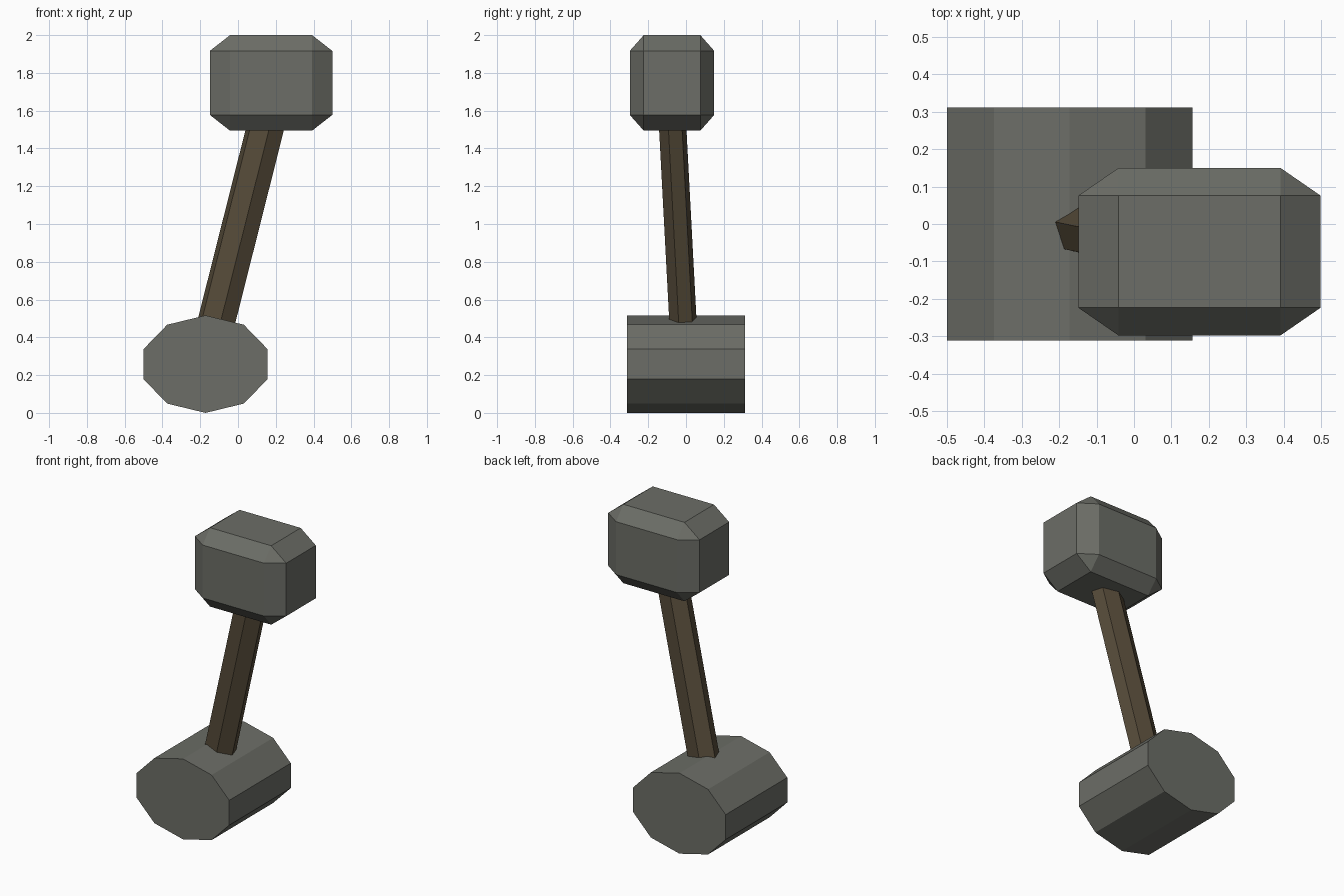
import bpy, bmesh, math
from mathutils import Vector, Matrix

if "Cube" in bpy.data.objects:
    bpy.data.objects.remove(bpy.data.objects["Cube"])

def material(name, rgb):
    m = bpy.data.materials.new(name)
    m.diffuse_color = (*rgb, 1)
    m.use_nodes = True
    m.node_tree.nodes["Principled BSDF"].inputs["Base Color"].default_value = m.diffuse_color
    return m

stone = material("grey stone", (0.15, 0.155, 0.135))
wood = material("dark wood", (0.095, 0.072, 0.042))

def finish(bm, name, mat):
    bmesh.ops.recalc_face_normals(bm, faces=bm.faces)
    me = bpy.data.meshes.new(name)
    bm.to_mesh(me)
    bm.free()
    me.materials.append(mat)
    ob = bpy.data.objects.new(name, me)
    bpy.context.collection.objects.link(ob)
    return ob

def prism(name, mat, ring_a, ring_b):
    """Closed prism between two matching rings of points."""
    bm = bmesh.new()
    a = [bm.verts.new(p) for p in ring_a]
    b = [bm.verts.new(p) for p in ring_b]
    bm.faces.new(a)
    bm.faces.new(b)
    for i in range(len(a)):
        j = (i + 1) % len(a)
        bm.faces.new((a[i], a[j], b[j], b[i]))
    return finish(bm, name, mat)

# lower drum: squashed ten-sided cylinder lying along y
def drum_ring(y):
    return [(-0.172 + 0.345 * math.sin(math.radians(36 * i)), y,
             0.258 + 0.258 * math.cos(math.radians(36 * i))) for i in range(10)]

prism("lower_drum", stone, drum_ring(-0.312), drum_ring(0.312))

# leaning handle: flattened six-sided shaft
def handle_ring(z):
    t = z - 0.5
    cx, cy = -0.11 + 0.252 * t, -0.017 - 0.053 * t
    return [(cx + 0.107 * math.cos(math.radians(162 + 60 * i)),
             cy + 0.074 * math.sin(math.radians(162 + 60 * i)), z) for i in range(6)]

prism("handle", wood, handle_ring(0.35), handle_ring(1.65))

# upper head: bevelled unit cube stretched to size
bm = bmesh.new()
bmesh.ops.create_cube(bm, size=1)
bmesh.ops.bevel(bm, geom=bm.edges[:], offset=0.165, offset_type='OFFSET',
                segments=1, profile=0.5, affect='EDGES')
bmesh.ops.scale(bm, vec=Vector((0.648, 0.447, 0.506)), verts=bm.verts)
bmesh.ops.translate(bm, vec=Vector((0.175, -0.074, 1.747)), verts=bm.verts)
finish(bm, "upper_head", stone)
